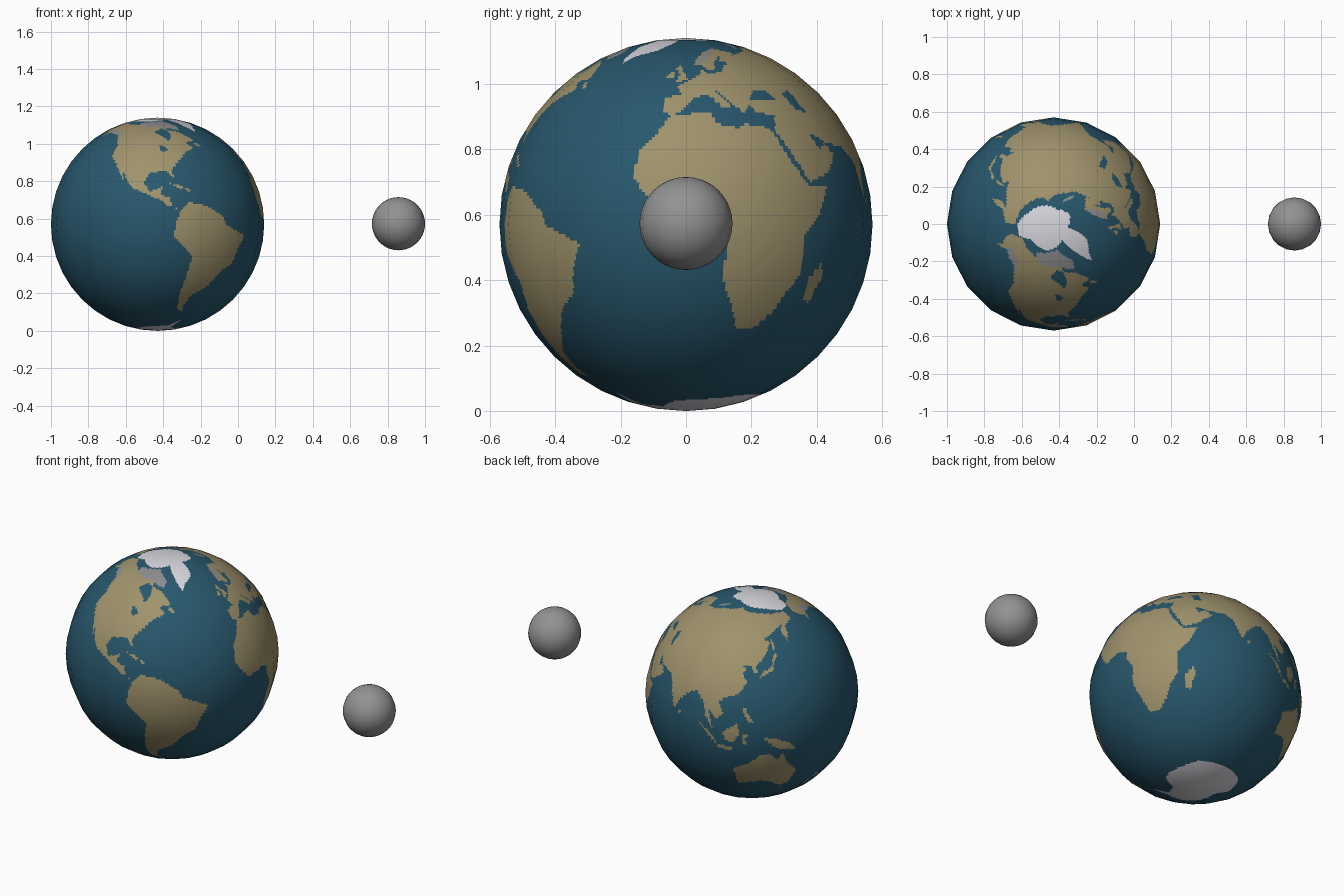
import bpy
import bmesh
import math
from mathutils import Vector

default_cube = bpy.data.objects.get("Cube")
if default_cube:
    bpy.data.objects.remove(default_cube, do_unlink=True)

SIDES = 20                       # coarse sides around and from pole to pole
COLUMNS, ROWS = 360, 180         # painting cells, one per degree
WATER, LAND, ICE, TUNDRA = range(4)


def make_material(name, colour):
    material = bpy.data.materials.new(name)
    material.use_nodes = True
    rgba = (*colour, 1)
    material.diffuse_color = rgba
    material.node_tree.nodes["Principled BSDF"].inputs["Base Color"].default_value = rgba
    return material


globe_materials = [
    make_material("ocean blue", (0.021, 0.096, 0.152)),
    make_material("land tan", (0.35, 0.29, 0.15)),
    make_material("ice white", (0.68, 0.68, 0.73)),
    make_material("tundra grey", (0.27, 0.27, 0.28)),
]
moon_grey = make_material("moon grey", (0.29, 0.29, 0.29))

# Colour map of the globe, indexed by [latitude row][longitude column]
colour_map = [[WATER] * COLUMNS for row in range(ROWS)]


def paint(colour, outline):
    """Fill a closed outline of (longitude, latitude) points, row by row."""
    edges = list(zip(outline, outline[1:] + outline[:1]))
    for row in range(ROWS):
        latitude = row + 0.5 - ROWS / 2
        crossings = sorted(
            lon_a + (latitude - lat_a) / (lat_b - lat_a) * (lon_b - lon_a)
            for (lon_a, lat_a), (lon_b, lat_b) in edges
            if (lat_a > latitude) != (lat_b > latitude)
        )
        for west, east in zip(crossings[::2], crossings[1::2]):
            first = max(0, round(west + COLUMNS / 2))
            last = min(COLUMNS, round(east + COLUMNS / 2))
            for column in range(first, last):
                colour_map[row][column] = colour


# Northern part of the western continent
paint(LAND, [
    (-167, 66), (-156, 71), (-128, 70), (-108, 68), (-95, 71), (-82, 69), (-78, 62),
    (-70, 61), (-65, 59), (-56, 52), (-66, 50), (-60, 46), (-66, 44), (-70, 42),
    (-76, 36), (-81, 31), (-80, 25), (-84, 30), (-95, 29), (-98, 23), (-95, 18),
    (-91, 19), (-87, 21), (-88, 16), (-83, 15), (-82, 9), (-77, 8), (-84, 10),
    (-88, 13), (-95, 16), (-105, 20), (-113, 31), (-110, 23), (-117, 33), (-124, 40),
    (-124, 48), (-134, 58), (-150, 60), (-163, 55), (-158, 59), (-165, 62)])
# Southern part of the western continent
paint(LAND, [
    (-77, 8), (-72, 12), (-62, 10), (-51, 4), (-50, 0), (-35, -6), (-39, -14),
    (-41, -22), (-48, -26), (-54, -34), (-58, -38), (-65, -42), (-68, -50),
    (-66, -55), (-73, -52), (-74, -40), (-70, -18), (-81, -6), (-80, 1)])
# Europe, overlapping Asia at its eastern edge
paint(LAND, [
    (-9, 37), (-9, 43), (-2, 44), (-4, 48), (2, 51), (8, 54), (9, 57), (11, 54),
    (20, 55), (23, 59), (30, 60), (22, 61), (25, 65), (18, 61), (16, 56), (12, 56),
    (10, 59), (5, 59), (6, 62), (14, 68), (25, 71), (41, 67), (34, 65), (46, 67),
    (46, 41), (28, 41), (23, 37), (20, 40), (13, 46), (18, 40), (16, 38), (10, 44),
    (3, 43), (-1, 38), (-5, 36)])
# Northern and eastern Asia
paint(LAND, [
    (45, 67), (60, 69), (68, 72), (80, 73), (104, 77), (113, 74), (140, 72), (160, 70),
    (180, 69), (179, 63), (163, 60), (162, 56), (157, 51), (156, 58), (162, 62),
    (150, 59), (136, 54), (141, 52), (135, 44), (128, 39), (129, 35), (126, 35),
    (125, 39), (118, 39), (122, 37), (119, 35), (122, 30), (117, 23), (109, 21), (45, 30)])
# Southern Asia with its peninsulas
paint(LAND, [
    (115, 31), (109, 21), (106, 18), (109, 12), (105, 9), (100, 13), (103, 2), (98, 10),
    (97, 16), (91, 22), (86, 20), (80, 14), (77, 8), (73, 17), (72, 21), (67, 25),
    (57, 26), (49, 30), (52, 24), (56, 26), (60, 22), (52, 16), (44, 13), (39, 21),
    (35, 28), (34, 31), (36, 36), (28, 37), (27, 41), (46, 42)])
# Africa
paint(LAND, [
    (-6, 36), (10, 37), (11, 33), (20, 31), (22, 33), (32, 31), (37, 20), (43, 12),
    (51, 12), (47, 4), (40, -4), (40, -15), (35, -22), (32, -28), (26, -34), (19, -34),
    (12, -17), (13, -6), (9, 0), (9, 4), (4, 6), (-8, 4), (-13, 9), (-17, 15),
    (-16, 23), (-10, 30)])
# Australia
paint(LAND, [
    (114, -22), (122, -18), (130, -12), (136, -12), (140, -17), (142, -11), (146, -19),
    (153, -26), (150, -37), (144, -38), (137, -34), (131, -32), (124, -33), (116, -35)])

# Islands near Africa and Europe
paint(LAND, [(49, -12), (50, -16), (47, -25), (44, -24), (44, -17)])
paint(LAND, [(-5, 50), (1, 51), (-2, 56), (-3, 59), (-6, 57), (-3, 54)])
paint(LAND, [(-10, 52), (-6, 52), (-6, 55), (-9, 54)])
# Islands of the western ocean
paint(LAND, [(-84, 23), (-75, 21), (-76, 19)])
paint(LAND, [(-74, 20), (-69, 19), (-73, 18)])
paint(LAND, [(-59, 48), (-53, 47), (-56, 51)])
# Islands off eastern and southern Asia
paint(LAND, [(130, 32), (135, 34), (140, 36), (141, 41), (145, 44), (142, 45), (139, 38), (132, 35)])
paint(LAND, [(142, 46), (144, 49), (143, 54), (142, 53)])
paint(LAND, [(121, 18), (122, 14), (126, 8), (123, 8), (120, 14)])
paint(LAND, [(109, 2), (117, 7), (118, 1), (115, -4), (110, -3)])
paint(LAND, [(95, 5), (104, -2), (105, -6), (100, -1)])
paint(LAND, [(106, -6), (114, -7), (114, -9), (106, -8)])
paint(LAND, [(120, 1), (124, 1), (121, -1), (122, -5), (120, -5)])
paint(LAND, [(80, 9), (82, 7), (80, 6)])
# Islands around Australia
paint(LAND, [(131, -1), (138, -2), (147, -6), (150, -10), (143, -9), (138, -8)])
paint(LAND, [(145, -41), (148, -41), (147, -43)])
paint(LAND, [(173, -35), (178, -38), (175, -41)])
paint(LAND, [(172, -41), (174, -42), (168, -46), (167, -45)])

# Inland seas, bays and lakes
paint(WATER, [(28, 42), (31, 46), (38, 46), (41, 42), (34, 42)])
paint(WATER, [(47, 45), (52, 46), (54, 37), (49, 38)])
paint(WATER, [(-94, 60), (-86, 64), (-78, 62), (-77, 56), (-80, 51), (-84, 55)])
paint(WATER, [(-89, 48), (-84, 47), (-82, 44), (-87, 43)])

# Cold bare ground
paint(TUNDRA, [
    (-120, 72), (-100, 74), (-82, 76), (-72, 72), (-62, 67), (-65, 62), (-74, 64),
    (-84, 66), (-100, 66), (-118, 69)])
paint(TUNDRA, [(-153, 60), (-150, 64), (-133, 60), (-129, 54), (-134, 57)])
paint(TUNDRA, [(6, 60), (12, 66), (20, 70), (26, 70), (18, 66), (13, 61)])
paint(TUNDRA, [(52, 71), (56, 71), (68, 76), (66, 77), (56, 74)])

# Northern and southern ice caps
paint(ICE, [
    (-180, 70), (-161, 70), (-146, 75), (-104, 75), (-85, 77), (-62, 80), (-55, 74),
    (-50, 68), (-44, 60), (-38, 65), (-24, 70), (-18, 76), (-14, 82), (32, 80),
    (76, 82), (114, 79), (155, 75), (180, 70), (180, 90), (-180, 90)])
paint(ICE, [
    (-180, -78), (-150, -77), (-100, -73), (-72, -72), (-60, -64), (-62, -75), (-35, -78),
    (-10, -71), (30, -69), (55, -66), (90, -66), (135, -66), (160, -70), (168, -77),
    (180, -78), (180, -90), (-180, -90)])


def chord(angle, step):
    """Point at an angle on the straight-sided version of the unit circle."""
    start = math.floor(angle / step) * step
    blend = (angle - start) / step
    return [f(start) * (1 - blend) + f(start + step) * blend for f in (math.cos, math.sin)]


def longitude_latitude(point):
    return math.atan2(point.y, point.x), math.atan2(point.z, math.hypot(point.x, point.y))


def add_sphere(name, columns, rows, radius, location, materials, painted=False):
    bm = bmesh.new()
    bmesh.ops.create_uvsphere(bm, u_segments=columns, v_segments=rows, radius=1)
    normals = [vertex.co.normalized() for vertex in bm.verts]
    for face in bm.faces:
        face.smooth = True
        if painted:
            lon, lat = map(math.degrees, longitude_latitude(face.calc_center_median()))
            row = min(ROWS - 1, int(lat + ROWS / 2))
            face.material_index = colour_map[row][int(lon + COLUMNS / 2) % COLUMNS]
    # Flatten the fine cells onto the coarse facets
    for vertex in bm.verts:
        lon, lat = longitude_latitude(vertex.co)
        x, y = chord(lon, math.tau / SIDES)
        ring, height = chord(lat, math.pi / SIDES)
        vertex.co = Vector((x * ring, y * ring, height)) * radius
    mesh = bpy.data.meshes.new(name)
    bm.to_mesh(mesh)
    bm.free()
    for material in materials:
        mesh.materials.append(material)
    mesh.normals_split_custom_set_from_vertices(normals)
    sphere = bpy.data.objects.new(name, mesh)
    sphere.location = location
    bpy.context.collection.objects.link(sphere)


# Globe and its small moon
add_sphere("globe", COLUMNS, ROWS, 0.57, (-0.43, 0, 0.57), globe_materials, painted=True)
add_sphere("moon", SIDES, SIDES, 0.142, (0.858, 0, 0.573), [moon_grey])
